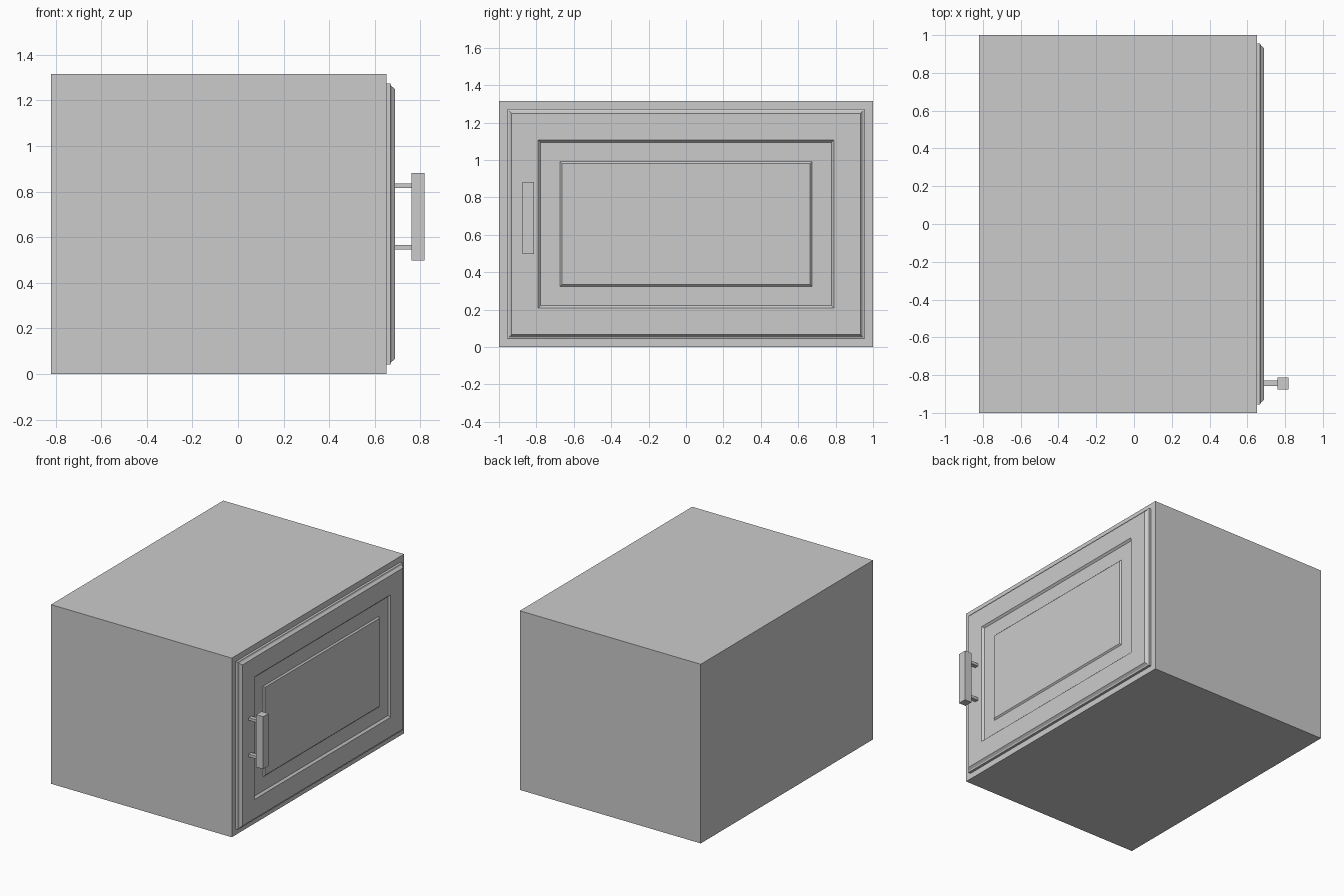
import bpy, bmesh

if "Cube" in bpy.data.objects:
    bpy.data.objects.remove(bpy.data.objects["Cube"])

ZC = 0.658  # height of the door centre


def make_object(name, bm):
    bmesh.ops.recalc_face_normals(bm, faces=bm.faces[:])
    mesh = bpy.data.meshes.new(name)
    bm.to_mesh(mesh)
    bm.free()
    obj = bpy.data.objects.new(name, mesh)
    bpy.context.collection.objects.link(obj)
    return obj


def box(name, x, y, z):
    bm = bmesh.new()
    bmesh.ops.create_cube(bm, size=1)
    for v in bm.verts:
        for i, (lo, hi) in enumerate((x, y, z)):
            v.co[i] = hi if v.co[i] > 0 else lo
    return make_object(name, bm)


def stepped_panel(name, profile):
    """Loft nested rectangles; profile is (half width, x) from back to front."""
    bm = bmesh.new()
    rings = []
    for w, x in profile:
        h = w - 0.34
        rings.append([bm.verts.new((x, sy * w, ZC + sz * h))
                      for sy, sz in ((-1, -1), (1, -1), (1, 1), (-1, 1))])
    for a, b in zip(rings, rings[1:]):
        for i in range(4):
            j = (i + 1) % 4
            bm.faces.new((a[i], a[j], b[j], b[i]))
    bm.faces.new(rings[0])
    bm.faces.new(rings[-1])
    return make_object(name, bm)


# Cabinet body
box("cabinet_body", (-0.82, 0.65), (-1, 1), (0, 1.316))

# Door: chamfered rim, recessed field, raised centre panel
stepped_panel("door", [
    (0.955, 0.65), (0.955, 0.668), (0.945, 0.672), (0.932, 0.688),
    (0.79, 0.688), (0.777, 0.674), (0.673, 0.674), (0.663, 0.684),
])

# Handle grip and its two stems
box("handle_grip", (0.76, 0.817), (-0.875, -0.812), (0.497, 0.882))
for side, z in (("lower", 0.557), ("upper", 0.825)):
    box(f"handle_stem_{side}", (0.68, 0.765), (-0.858, -0.828), (z - 0.01, z + 0.01))
